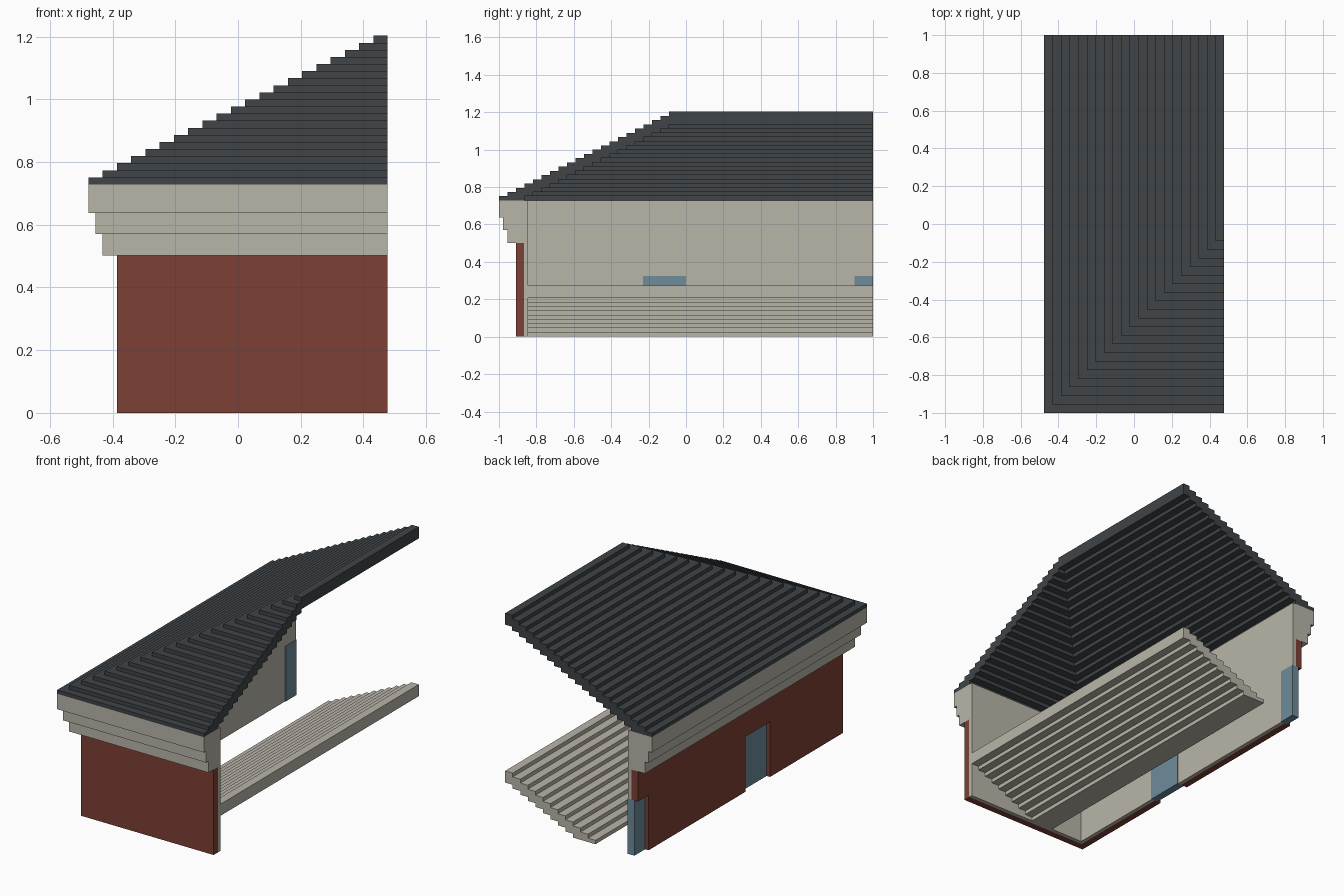
import bpy, bmesh

cube = bpy.data.objects.get("Cube")
if cube:
    bpy.data.objects.remove(cube, do_unlink=True)


def make_material(name, rgb):
    mat = bpy.data.materials.new(name)
    mat.use_nodes = True
    mat.diffuse_color = (*rgb, 1)
    mat.node_tree.nodes["Principled BSDF"].inputs["Base Color"].default_value = (*rgb, 1)
    return mat


SLATE = make_material("dark slate", (0.050, 0.058, 0.065))
BRICK = make_material("brick red", (0.202, 0.051, 0.033))
STONE = make_material("pale stone", (0.485, 0.460, 0.396))
BLUE = make_material("door blue", (0.156, 0.258, 0.328))

HALF = 0.4775       # half the width in x
OPEN_Y = 1.0        # open rear end


def loft(name, rings, mat):
    """Skin matching closed rings and cap both ends."""
    bm = bmesh.new()
    rows = [[bm.verts.new(p) for p in ring] for ring in rings]
    n = len(rows[0])
    for a, b in zip(rows, rows[1:]):
        for i in range(n):
            j = (i + 1) % n
            bm.faces.new((a[i], a[j], b[j], b[i]))
    bm.faces.new(rows[0])
    bm.faces.new(rows[-1])
    bmesh.ops.remove_doubles(bm, verts=bm.verts, dist=1e-5)
    bmesh.ops.recalc_face_normals(bm, faces=bm.faces)
    mesh = bpy.data.meshes.new(name)
    bm.to_mesh(mesh)
    bm.free()
    mesh.materials.append(mat)
    obj = bpy.data.objects.new(name, mesh)
    bpy.context.collection.objects.link(obj)
    return obj


def corner_sweep(name, profile, mat):
    """Sweep a (inset, z) profile along the side and round the mitred front corner."""
    return loft(name, [
        [(-HALF + d, OPEN_Y, z) for d, z in profile],
        [(-HALF + d, -1 + d, z) for d, z in profile],
        [(HALF, -1 + d, z) for d, z in profile]], mat)


def rect(d0, d1, z0, z1):
    return [(d0, z0), (d1, z0), (d1, z1), (d0, z1)]


def box(name, x, y, z, mat):
    return loft(name, [[(px, py, pz) for px, pz in rect(*x, *z)] for py in y], mat)


def stepped_profile(steps, tread, rise, base):
    """Staircase slab, three risers thick, flat where it meets its base."""
    pts = []
    for i in range(steps):
        top = base + rise * (i + 1)
        pts += [(tread * i, top), (tread * (i + 1), top)]
    for i in range(steps - 1, 2, -1):
        under = base + rise * (i - 2)
        pts += [(tread * (i + 1), under), (tread * i, under)]
    return pts + [(tread * 3, base), (0, base)]


# Hipped roof of stepped courses
corner_sweep("stepped_roof", stepped_profile(21, 2 * HALF / 21, 0.0226, 0.7285), SLATE)

# Corbelled frieze below the eaves
corner_sweep("frieze", [(0, 0.7285), (0, 0.638), (0.0225, 0.638), (0.0225, 0.57),
                        (0.045, 0.57), (0.045, 0.502), (0.133, 0.502), (0.133, 0.7285)], STONE)

# Brick wall and inner lining
walls = [corner_sweep("brick_wall", rect(0.091, 0.133, 0, 0.502), BRICK),
         corner_sweep("wall_lining", rect(0.133, 0.155, 0, 0.7285), STONE)]

# Doors set into openings in the side wall
DOOR_TOP = 0.325
for name, y0, y1 in (("middle_door", -0.23, 0.0), ("rear_door", 0.9, 1.0)):
    cut_end = y1 + 0.1 if y1 == OPEN_Y else y1
    cutter = box("door_cutter", (-0.6, -0.2), (y0, cut_end), (-0.1, DOOR_TOP), BLUE)
    cutter.hide_render = True
    for wall in walls:
        mod = wall.modifiers.new("opening", 'BOOLEAN')
        mod.operation = 'DIFFERENCE'
        mod.solver = 'EXACT'
        mod.object = cutter
        bpy.context.view_layer.objects.active = wall
        bpy.ops.object.modifier_apply(modifier=mod.name)
    bpy.data.objects.remove(cutter, do_unlink=True)
    box(name, (-0.364, -0.319), (y0, y1), (0, DOOR_TOP), BLUE)

# Seating tiers rising towards the open side
tiers = stepped_profile(12, 0.049, 0.0229, 0)
start_x = HALF - 12 * 0.049
loft("seating_tiers", [[(start_x + d, y, z) for d, z in tiers] for y in (-0.845, OPEN_Y)], STONE)
